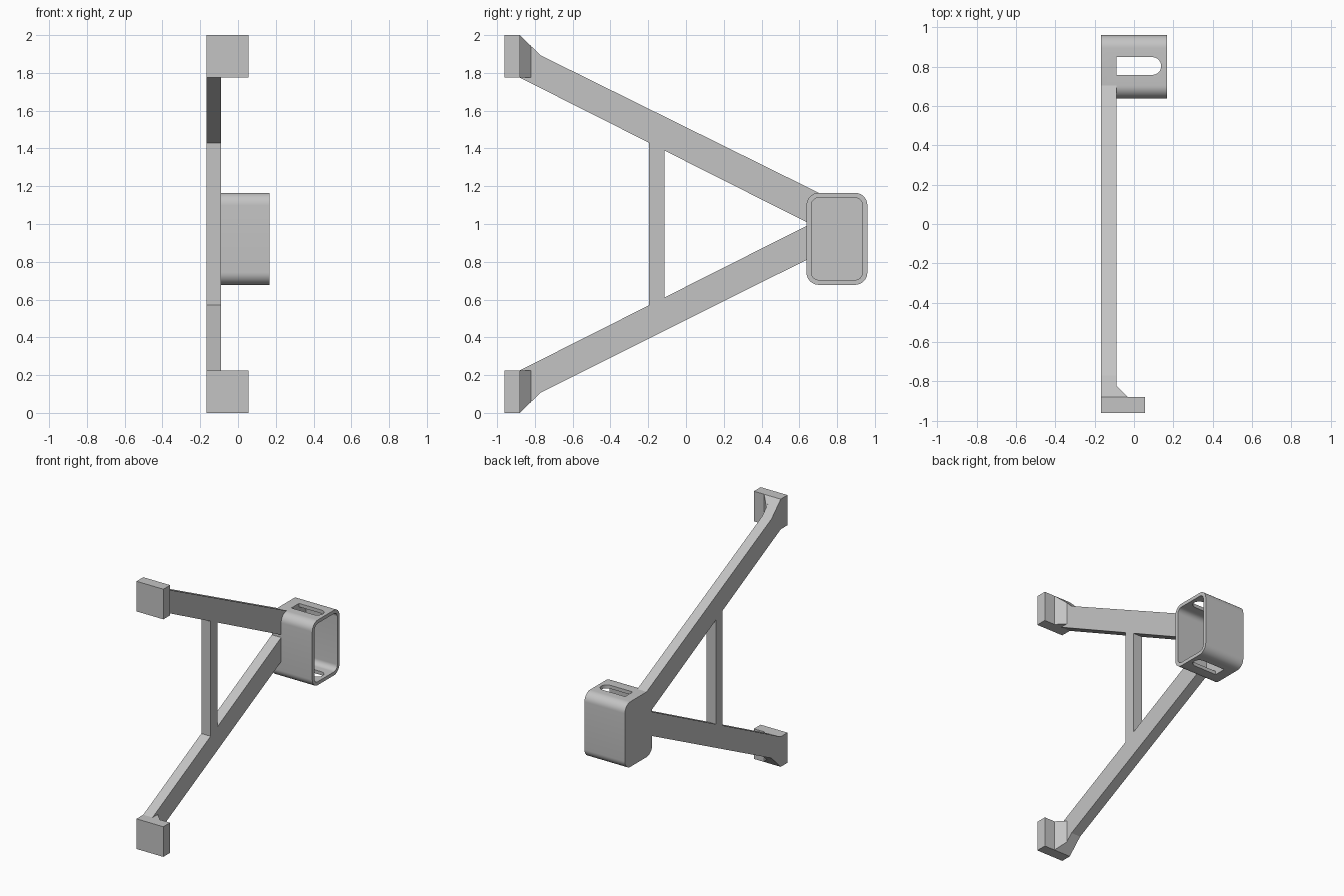
import bpy, bmesh
from math import sin, cos, pi
from mathutils import Vector

cube = bpy.data.objects.get("Cube")
if cube:
    bpy.data.objects.remove(cube, do_unlink=True)

# Single plain grey
grey = bpy.data.materials.new("plain grey")
grey.use_nodes = True
grey.diffuse_color = (0.55, 0.55, 0.55, 1)
grey.node_tree.nodes["Principled BSDF"].inputs["Base Color"].default_value = grey.diffuse_color

BACK, FACE, RIM = -0.167, -0.09, 0.167    # x levels: back, frame face, cup rim
Y0, Y1, Z0, Z1 = 0.638, 0.96, 0.678, 1.165  # cup outline
RADIUS, WALL = 0.065, 0.026


def finish(name, bm):
    bmesh.ops.recalc_face_normals(bm, faces=bm.faces)
    mesh = bpy.data.meshes.new(name)
    bm.to_mesh(mesh)
    bm.free()
    mesh.materials.append(grey)
    obj = bpy.data.objects.new(name, mesh)
    bpy.context.collection.objects.link(obj)
    return obj


def prism(name, points, direction):
    """Extrude a closed 3D outline along a direction."""
    bm = bmesh.new()
    face = bm.faces.new([bm.verts.new(p) for p in points])
    new = bmesh.ops.extrude_face_region(bm, geom=[face])["geom"]
    bmesh.ops.translate(bm, vec=Vector(direction),
                        verts=[v for v in new if isinstance(v, bmesh.types.BMVert)])
    return finish(name, bm)


def plate(name, outline, x0=BACK, x1=FACE):
    """Extrude a side outline of (y, z) points from x0 to x1."""
    return prism(name, [(x0, y, z) for y, z in outline], (x1 - x0, 0, 0))


def arc(cy, cz, r, start, end, steps=10):
    return [(cy + r * cos(start + (end - start) * i / steps),
             cz + r * sin(start + (end - start) * i / steps)) for i in range(steps + 1)]


def rounded_rect(inset):
    r = RADIUS - inset
    a, b, c, d = Y0 + RADIUS, Y1 - RADIUS, Z0 + RADIUS, Z1 - RADIUS
    corners = [(b, d), (a, d), (a, c), (b, c)]
    return [p for k, (y, z) in enumerate(corners)
            for p in arc(y, z, r, k * pi / 2, (k + 1) * pi / 2)]


def cut(obj, cutter):
    mod = obj.modifiers.new("cut", 'BOOLEAN')
    mod.operation, mod.solver, mod.object = 'DIFFERENCE', 'EXACT', cutter
    bpy.context.view_layer.objects.active = obj
    bpy.ops.object.modifier_apply(modifier=mod.name)
    bpy.data.objects.remove(cutter, do_unlink=True)


# Rounded cup, open on the +x side, with a slot through top and bottom
cup = plate("cup", rounded_rect(0), BACK, RIM)
cut(cup, plate("cavity_cutter", rounded_rect(WALL), FACE, RIM + 0.1))
slot_y, slot_r, slot_end = 0.803, 0.045, 0.138
slot = [(FACE, slot_y - slot_r)] + arc(slot_end - slot_r, slot_y, slot_r, -pi / 2, pi / 2, 16)
slot.append((FACE, slot_y + slot_r))
cut(cup, prism("slot_cutter", [(x, y, Z0 - 0.1) for x, y in slot], (0, 0, Z1 - Z0 + 0.2)))
bpy.ops.object.select_all(action='DESELECT')
cup.select_set(True)
bpy.context.view_layer.objects.active = cup
bpy.ops.object.shade_smooth_by_angle(angle=pi / 6)

# Arms, feet and gussets, mirrored about z = 1
FOOT_Y, FOOT_Z = -0.88, 1.775
upper_end = arc(Y0 + RADIUS, Z1 - RADIUS, RADIUS, pi / 2, pi)
lower_end = [(Y0, 1.19)]
for side, end, up in (("upper", upper_end, True), ("lower", lower_end, False)):
    def flip(z):
        return z if up else 2 - z

    arm = [(FOOT_Y, FOOT_Z), (FOOT_Y, 2), (-0.77, 1.893)] + end + [(Y0, 1.01)]
    plate(side + "_arm", [(y, flip(z)) for y, z in arm])
    foot = [(-0.96, FOOT_Z), (FOOT_Y, FOOT_Z), (FOOT_Y, 2), (-0.96, 2)]
    plate(side + "_foot", [(y, flip(z)) for y, z in foot], BACK, 0.055)

    bm = bmesh.new()
    for x, y, top in ((FACE, FOOT_Y, 2), (-0.03, FOOT_Y, 2), (FACE, -0.82, 1.942)):
        for z in (FOOT_Z, top):
            bm.verts.new((x, y, flip(z)))
    bmesh.ops.convex_hull(bm, input=bm.verts)
    finish(side + "_gusset", bm)


# Upright brace, trimmed to the inner edges of the arms
def inner_edge(y):
    return FOOT_Z + (y - FOOT_Y) * (1.01 - FOOT_Z) / (Y0 - FOOT_Y)


a, b = -0.195, -0.115
plate("brace", [(a, 2 - inner_edge(a)), (b, 2 - inner_edge(b)),
                (b, inner_edge(b)), (a, inner_edge(a))])
